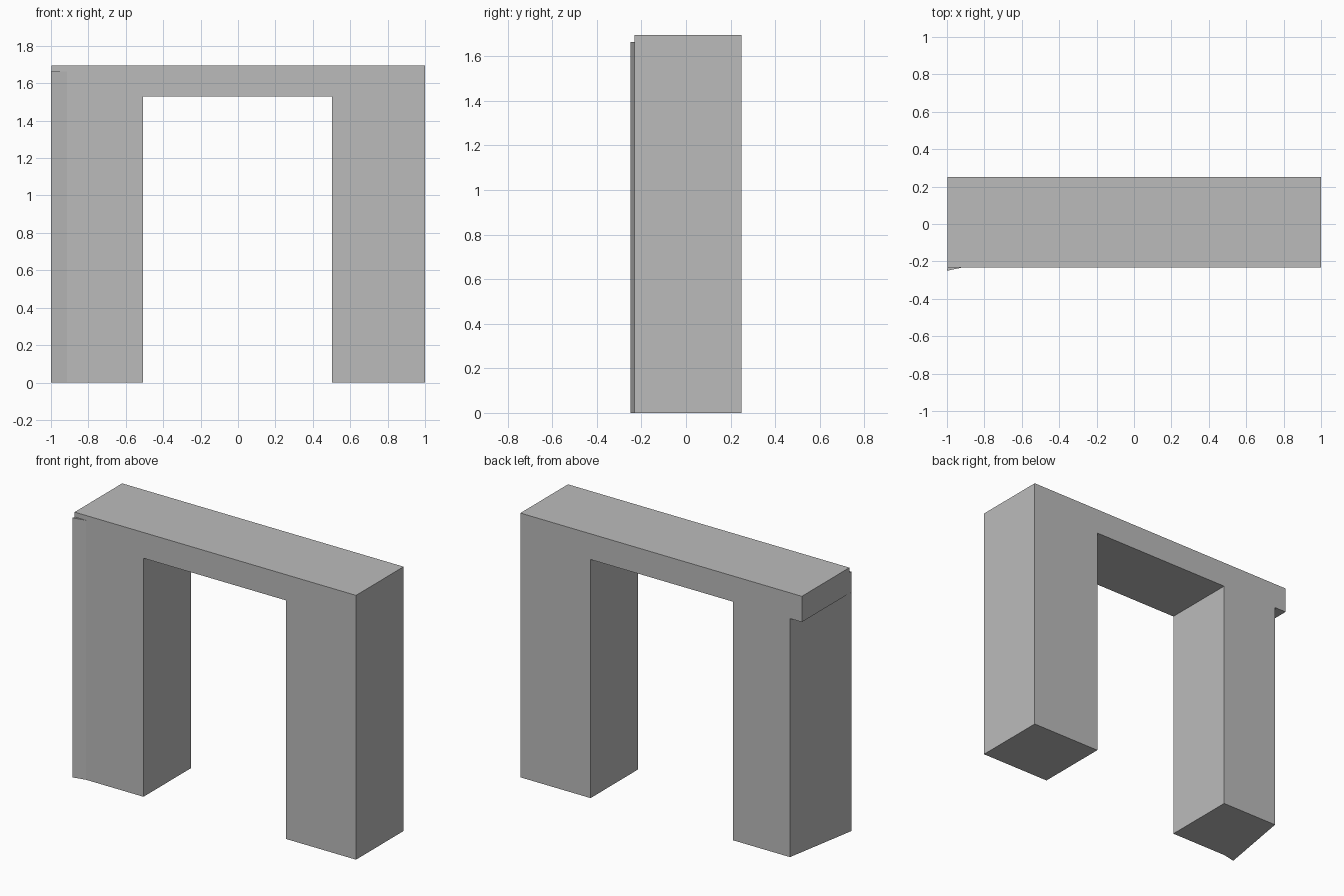
import bpy
import bmesh

cube = bpy.data.objects.get("Cube")
if cube:
    bpy.data.objects.remove(cube, do_unlink=True)

GREY = (0.5, 0.5, 0.5, 1.0)
stone = bpy.data.materials.new("plain grey")
stone.use_nodes = True
stone.diffuse_color = GREY
stone.node_tree.nodes["Principled BSDF"].inputs["Base Color"].default_value = GREY


def prism(name, outline, bottom, top):
    """Extrude a plan outline of (x, y) points between two heights."""
    bm = bmesh.new()
    face = bm.faces.new([bm.verts.new((x, y, bottom)) for x, y in outline])
    grown = bmesh.ops.extrude_face_region(bm, geom=[face])["geom"]
    verts = [v for v in grown if isinstance(v, bmesh.types.BMVert)]
    bmesh.ops.translate(bm, verts=verts, vec=(0, 0, top - bottom))
    bmesh.ops.recalc_face_normals(bm, faces=bm.faces)
    mesh = bpy.data.meshes.new(name)
    bm.to_mesh(mesh)
    bm.free()
    mesh.materials.append(stone)
    obj = bpy.data.objects.new(name, mesh)
    bpy.context.collection.objects.link(obj)
    return obj


def rectangle(x0, x1, y0, y1):
    return [(x0, y0), (x1, y0), (x1, y1), (x0, y1)]


FRONT, BACK = -0.232, 0.25
HEIGHT, SOFFIT = 1.695, 1.53

# Beam across the top, and the square left leg
prism("lintel", rectangle(-0.997, 1.0, FRONT, BACK), SOFFIT, HEIGHT)
prism("left_leg", rectangle(0.502, 1.0, FRONT, BACK), 0, SOFFIT)

# Right leg: skewed outer face, its front corner standing proud of the beam
right_plan = [(-0.508, FRONT), (-0.508, BACK), (-0.913, BACK),
              (-1.0, -0.25), (-0.915, FRONT)]
prism("right_leg", right_plan, 0, SOFFIT)

# Sliver of the right leg that rises past the beam's underside
corner_plan = [(-0.985, -0.17), (-1.0, -0.25), (-0.915, FRONT), (-0.93, -0.17)]
prism("right_leg_corner", corner_plan, SOFFIT, 1.664)
